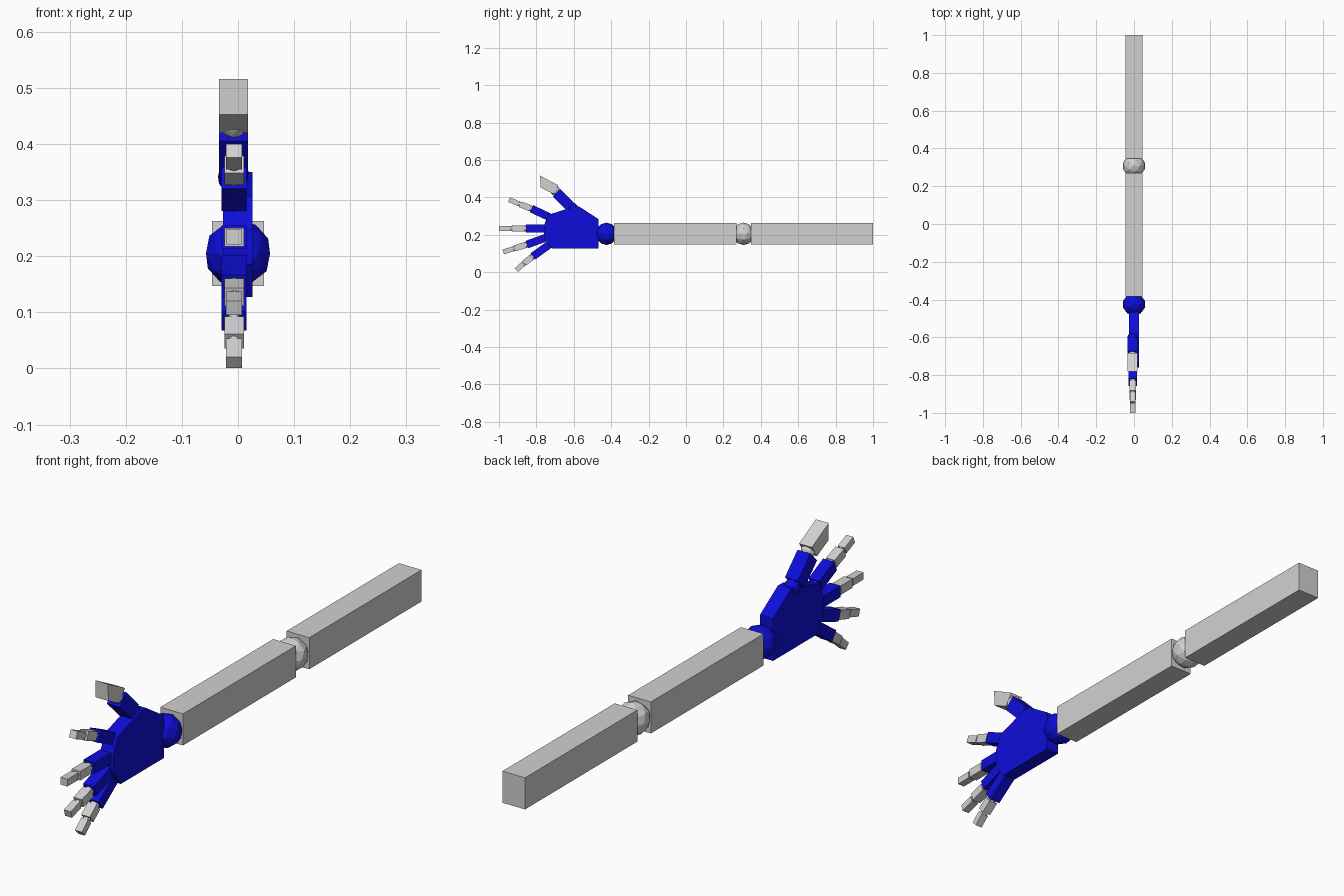
import bpy, bmesh, math
from mathutils import Vector, Matrix

cube = bpy.data.objects.get("Cube")
if cube:
    bpy.data.objects.remove(cube, do_unlink=True)


def material(name, rgb):
    m = bpy.data.materials.new(name)
    m.use_nodes = True
    m.diffuse_color = (*rgb, 1)
    m.node_tree.nodes["Principled BSDF"].inputs["Base Color"].default_value = (*rgb, 1)
    return m


GREY = material("light_grey", (0.64, 0.64, 0.64))
BLUE = material("deep_blue", (0.004, 0.004, 0.7))


def finish(name, bm, mat):
    bmesh.ops.recalc_face_normals(bm, faces=bm.faces)
    me = bpy.data.meshes.new(name)
    bm.to_mesh(me)
    bm.free()
    me.materials.append(mat)
    ob = bpy.data.objects.new(name, me)
    bpy.context.collection.objects.link(ob)
    return ob


def ball(name, x, y, z, r, mat):
    bm = bmesh.new()
    bmesh.ops.create_icosphere(bm, subdivisions=2, radius=r,
                               matrix=Matrix.Translation((x, y, z)))
    finish(name, bm, mat)


def beam(name, a, b, x, width, height, mat):
    """Box running between two (y, z) points, centred on x."""
    a, b = Vector((x, *a)), Vector((x, *b))
    d = b - a
    turn = Matrix.Rotation(math.atan2(d.z, d.y), 4, 'X')
    size = Matrix.Diagonal((width, d.length, height, 1))
    bm = bmesh.new()
    bmesh.ops.create_cube(bm, size=1, matrix=Matrix.Translation((a + b) / 2) @ turn @ size)
    finish(name, bm, mat)


def slab(name, outline, x0, x1, mat):
    """Side outline in (y, z), extruded along x."""
    bm = bmesh.new()
    face = bm.faces.new([bm.verts.new((x0, y, z)) for y, z in outline])
    out = bmesh.ops.extrude_face_region(bm, geom=[face])
    verts = [v for v in out["geom"] if isinstance(v, bmesh.types.BMVert)]
    bmesh.ops.translate(bm, verts=verts, vec=(x1 - x0, 0, 0))
    finish(name, bm, mat)


# Arm and its ball joints
beam("upper_arm", (0.348, 0.205), (1.0, 0.205), 0, 0.092, 0.116, GREY)
ball("elbow_joint", 0, 0.308, 0.205, 0.06, GREY)
beam("forearm", (-0.385, 0.205), (0.27, 0.205), 0, 0.092, 0.116, GREY)
ball("wrist_joint", 0, -0.425, 0.205, 0.06, BLUE)

# Palm
slab("palm", [(-0.467, 0.127), (-0.717, 0.127), (-0.76, 0.185), (-0.76, 0.25),
              (-0.735, 0.307), (-0.6, 0.35), (-0.57, 0.35), (-0.467, 0.283)],
     -0.027, 0.026, BLUE)

# Fingers: root, first joint, second joint and tip, as (y, z)
X = -0.007
fingers = {
    "index": [(-0.738, 0.298), (-0.83, 0.341), (-0.892, 0.365), (-0.946, 0.388)],
    "middle": [(-0.755, 0.234), (-0.86, 0.234), (-0.935, 0.234), (-1.0, 0.234)],
    "ring": [(-0.75, 0.184), (-0.855, 0.146), (-0.92, 0.126), (-0.977, 0.108)],
    "little": [(-0.73, 0.148), (-0.822, 0.082), (-0.868, 0.046), (-0.907, 0.011)],
}
parts = [("base", 0.044, BLUE), ("middle", 0.035, GREY), ("tip", 0.028, GREY)]
for finger, pts in fingers.items():
    for i, (part, w, mat) in enumerate(parts):
        a, b = Vector(pts[i]), Vector(pts[i + 1])
        step = (b - a).normalized() * 0.004
        end = b if i == 2 else b - step
        beam(f"{finger}_finger_{part}", a + step, end, X, w, w * 0.95, mat)
        ball(f"{finger}_finger_{part}_joint", X, *a, w * 0.47, mat)

# Thumb
TX = -0.008
ball("thumb_root_joint", TX, -0.605, 0.342, 0.029, BLUE)
beam("thumb_base", (-0.62, 0.352), (-0.693, 0.425), TX, 0.052, 0.056, BLUE)
ball("thumb_tip_joint", TX, -0.7, 0.437, 0.027, GREY)
slab("thumb_tip", [(-0.682, 0.464), (-0.78, 0.516), (-0.778, 0.453), (-0.712, 0.42)],
     TX - 0.026, TX + 0.026, GREY)
